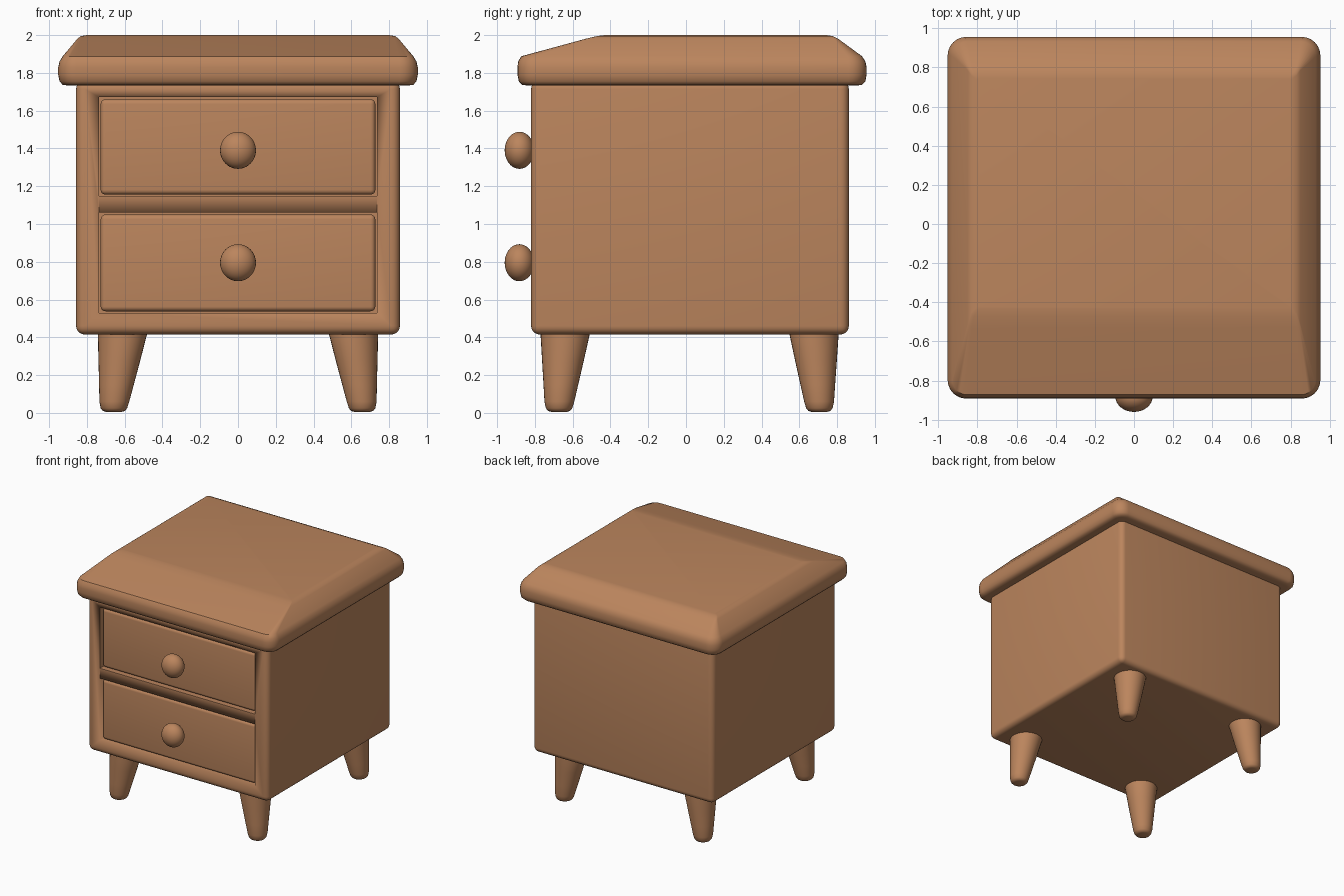
import bpy, bmesh, math
from mathutils import Matrix, Vector

cube = bpy.data.objects.get("Cube")
if cube:
    bpy.data.objects.remove(cube, do_unlink=True)

wood = bpy.data.materials.new("warm brown wood")
wood.use_nodes = True
COLOUR = (0.50, 0.235, 0.11, 1)
wood.diffuse_color = COLOUR
bsdf = wood.node_tree.nodes["Principled BSDF"]
bsdf.inputs["Base Color"].default_value = COLOUR
bsdf.inputs["Roughness"].default_value = 0.6


def add_object(name, bm, angle=30):
    bmesh.ops.recalc_face_normals(bm, faces=bm.faces)
    mesh = bpy.data.meshes.new(name)
    bm.to_mesh(mesh)
    bm.free()
    mesh.materials.append(wood)
    obj = bpy.data.objects.new(name, mesh)
    bpy.context.collection.objects.link(obj)
    bpy.ops.object.select_all(action='DESELECT')
    obj.select_set(True)
    bpy.context.view_layer.objects.active = obj
    bpy.ops.object.shade_smooth_by_angle(angle=math.radians(angle))
    return obj


def box(name, low, high, bevel=0.0):
    low, high = Vector(low), Vector(high)
    bm = bmesh.new()
    bmesh.ops.create_cube(bm, size=1)
    bmesh.ops.scale(bm, vec=high - low, verts=bm.verts)
    bmesh.ops.translate(bm, vec=(low + high) / 2, verts=bm.verts)
    if bevel:
        bmesh.ops.bevel(bm, geom=bm.edges[:], offset=bevel, segments=5,
                        profile=0.5, affect='EDGES')
    return add_object(name, bm)


def loft(name, rings, angle=30):
    """Skin a list of equal-length point rings and cap both ends."""
    bm = bmesh.new()
    loops = [[bm.verts.new(p) for p in ring] for ring in rings]
    n = len(loops[0])
    for a, b in zip(loops, loops[1:]):
        for i in range(n):
            j = (i + 1) % n
            bm.faces.new((a[i], a[j], b[j], b[i]))
    bm.faces.new(loops[0][::-1])
    bm.faces.new(loops[-1])
    return add_object(name, bm, angle)


def rounded_rect(half_x, front, back, z, radius, steps=6):
    points = []
    corners = ((1, back), (-1, back), (-1, front), (1, front))
    for k, (sx, y) in enumerate(corners):
        cx = sx * (half_x - radius)
        cy = y - radius if y == back else y + radius
        for s in range(steps + 1):
            a = math.pi / 2 * (k + s / steps)
            points.append((cx + radius * math.cos(a), cy + radius * math.sin(a), z))
    return points


# Cabinet with two drawer openings
cabinet = box("cabinet", (-0.857, -0.82, 0.415), (0.857, 0.862, 1.76), 0.045)
drawer_spans = {"lower": (0.53, 1.062), "upper": (1.148, 1.672)}
for level, (z0, z1) in drawer_spans.items():
    cutter = box("opening_cutter", (-0.737, -1, z0), (0.737, -0.60, z1))
    cutter.hide_render = True
    mod = cabinet.modifiers.new("opening", 'BOOLEAN')
    mod.operation = 'DIFFERENCE'
    mod.solver = 'EXACT'
    mod.object = cutter
    bpy.context.view_layer.objects.active = cabinet
    bpy.ops.object.modifier_apply(modifier=mod.name)
    bpy.data.objects.remove(cutter, do_unlink=True)

# Drawers and round knobs
for level, (z0, z1) in drawer_spans.items():
    box(level + "_drawer", (-0.727, -0.805, z0 + 0.008),
        (0.727, -0.59, z1 - 0.012), 0.025)
    bm = bmesh.new()
    bmesh.ops.create_uvsphere(bm, u_segments=32, v_segments=20, radius=1)
    bmesh.ops.scale(bm, vec=(0.095, 0.078, 0.098), verts=bm.verts)
    z = 1.39 if level == "upper" else 0.795
    bmesh.ops.translate(bm, vec=(0, -0.882, z), verts=bm.verts)
    add_object(level + "_knob", bm, 60)

# Lid: rounded rim below, sloped facets above; (half x, front, back, z, corner radius)
lid_profile = [
    (0.90, -0.84, 0.905, 1.733, 0.06),
    (0.928, -0.868, 0.932, 1.737, 0.08),
    (0.945, -0.885, 0.95, 1.755, 0.09),
    (0.952, -0.892, 0.956, 1.79, 0.095),
    (0.952, -0.892, 0.956, 1.83, 0.095),
    (0.945, -0.889, 0.95, 1.86, 0.09),
    (0.928, -0.872, 0.932, 1.888, 0.075),
    (0.85, -0.53, 0.805, 1.981, 0.02),
    (0.832, -0.47, 0.775, 1.995, 0.015),
    (0.80, -0.43, 0.745, 2.0, 0.01),
]
loft("lid", [rounded_rect(*p) for p in lid_profile], 40)

# Splayed tapered legs: (height, radius, share of the splay)
leg_profile = [(0.005, 0.04, 1), (0.01, 0.058, 1), (0.025, 0.07, 1),
               (0.06, 0.079, 0.95), (0.15, 0.092, 0.7), (0.28, 0.111, 0.35),
               (0.415, 0.13, 0), (0.45, 0.13, 0)]
for side, sx in (("left", 1), ("right", -1)):
    for end, y, dy in (("front", -0.64, -0.032), ("back", 0.678, 0.028)):
        rings = []
        for z, r, share in leg_profile:
            cx, cy = sx * (0.612 + 0.045 * share), y + dy * share
            rings.append([(cx + r * math.cos(t), cy + r * math.sin(t), z)
                          for t in (math.tau * i / 32 for i in range(32))])
        loft(f"{end}_{side}_leg", rings, 50)
